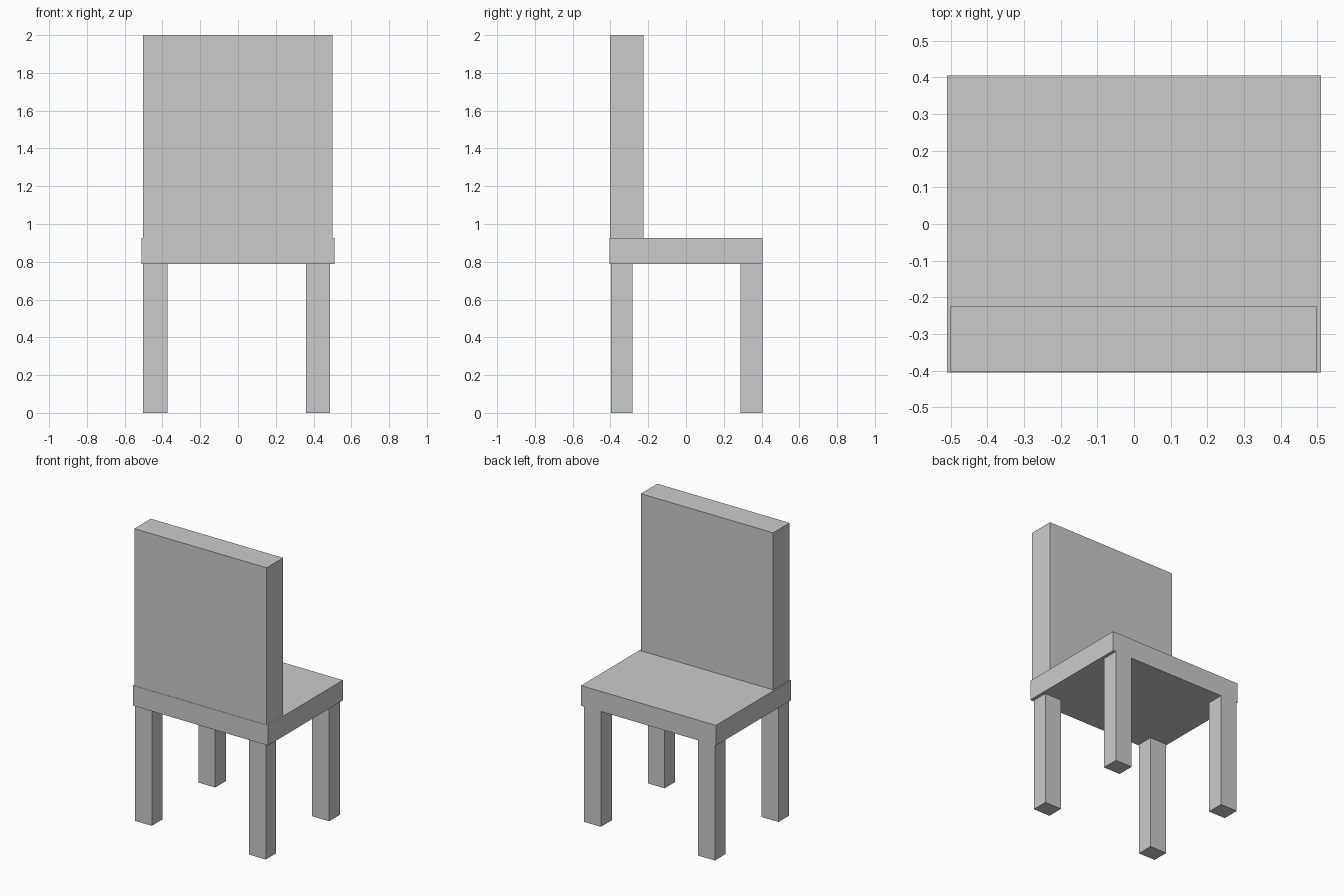
import bpy

if "Cube" in bpy.data.objects:
    bpy.data.objects.remove(bpy.data.objects["Cube"])


def box(name, x, y, z):
    """Axis-aligned box from (min, max) ranges."""
    spans = (x, y, z)
    bpy.ops.mesh.primitive_cube_add(size=1, location=[(a + b) / 2 for a, b in spans])
    obj = bpy.context.object
    obj.name = name
    obj.scale = [b - a for a, b in spans]
    bpy.ops.object.transform_apply(location=False, rotation=False, scale=True)
    return obj


SEAT_BOTTOM, SEAT_TOP = 0.788, 0.926

# Seat slab and upright backrest
box("seat", (-0.51, 0.51), (-0.405, 0.405), (SEAT_BOTTOM, SEAT_TOP))
box("backrest", (-0.502, 0.499), (-0.403, -0.225), (SEAT_TOP, 2.0))

# Four square legs
for side, x in (("left", (-0.502, -0.374)), ("right", (0.36, 0.488))):
    for end, y in (("front", (-0.397, -0.284)), ("back", (0.288, 0.405))):
        box(f"{end}_{side}_leg", x, y, (0.0, SEAT_BOTTOM))
